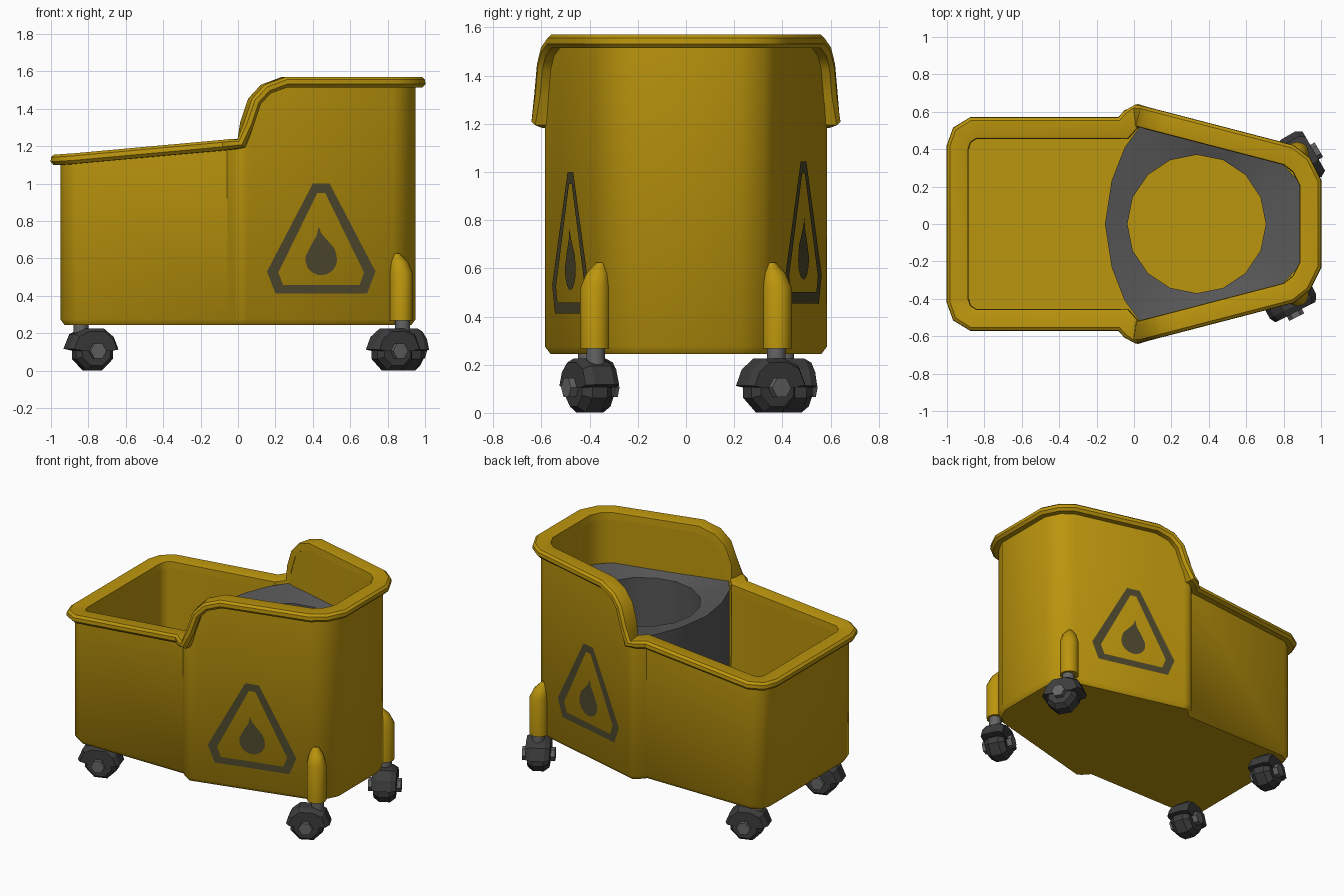
import bpy, bmesh, math
from mathutils import Vector, Matrix

if "Cube" in bpy.data.objects:
    bpy.data.objects.remove(bpy.data.objects["Cube"])


def mat(name, c):
    m = bpy.data.materials.new(name)
    m.diffuse_color = (*c, 1)
    m.use_nodes = True
    m.node_tree.nodes["Principled BSDF"].inputs["Base Color"].default_value = m.diffuse_color
    return m


YELLOW = mat("bucket yellow", (0.50, 0.30, 0.004))
SIGN = mat("sign dark olive", (0.075, 0.065, 0.026))
GREY = mat("insert grey", (0.095, 0.095, 0.095))
DARK = mat("wheel dark grey", (0.045, 0.045, 0.045))
METAL = mat("hub grey", (0.13, 0.13, 0.13))


def make(name, verts, faces, material, angle=42, fix=True):
    me = bpy.data.meshes.new(name)
    me.from_pydata([tuple(v) for v in verts], [], faces)
    if fix:
        bm = bmesh.new()
        bm.from_mesh(me)
        bmesh.ops.recalc_face_normals(bm, faces=bm.faces[:])
        bm.to_mesh(me)
        bm.free()
    me.materials.append(material)
    ob = bpy.data.objects.new(name, me)
    bpy.context.collection.objects.link(ob)
    if angle:
        bpy.ops.object.select_all(action='DESELECT')
        ob.select_set(True)
        bpy.context.view_layer.objects.active = ob
        bpy.ops.object.shade_smooth_by_angle(angle=math.radians(angle))
    return ob


def loft(name, rings, material, caps=True, loop=False, angle=42):
    """Skin a series of equally long closed rings."""
    n = len(rings[0])
    verts = [v for r in rings for v in r]
    k = len(rings)
    faces = []
    for i in range(k if loop else k - 1):
        j = (i + 1) % k
        for a in range(n):
            b = (a + 1) % n
            faces.append((i * n + a, i * n + b, j * n + b, j * n + a))
    if caps and not loop:
        faces += [tuple(range(n)), tuple(range((k - 1) * n, k * n))]
    return make(name, verts, faces, material, angle)


def lathe(name, profile, seg, M, material, phase=0.0, angle=42):
    """Profile of (radius, height) turned about local z."""
    rings = [[M @ Vector((r * math.cos(phase + 2 * math.pi * i / seg),
                          r * math.sin(phase + 2 * math.pi * i / seg), h))
              for i in range(seg)] for r, h in profile]
    return loft(name, rings, material, angle=angle)


# Plan outline of the wall with the height of its top edge (back half, then mirrored)
def wall_y(x):
    return 0.475 - 0.26 * (x - 0.445)


def low_z(x):
    return 1.122 + 0.09 * (x + 1)


half = [(x, y, low_z(x)) for x, y in
        [(-0.95, 0.41), (-0.925, 0.48), (-0.86, 0.52), (-0.06, 0.52), (-0.02, 0.565)]]
half += [(x, wall_y(x), z) for x, z in
         [(0.02, 1.215), (0.05, 1.32), (0.09, 1.44), (0.15, 1.505), (0.25, 1.542), (0.83, 1.542)]]
half += [(0.9, 0.32, 1.542), (0.95, 0.22, 1.542)]
path = [Vector(p) for p in half] + [Vector((x, -y, z)) for x, y, z in reversed(half)]
N = len(path)

# Mitred outward normals in plan and the swept frame
normals, ups = [], []
for i, p in enumerate(path):
    d0, d1 = p - path[i - 1], path[(i + 1) % N] - p
    n0 = Vector((-d0.y, d0.x, 0)).normalized()
    n1 = Vector((-d1.y, d1.x, 0)).normalized()
    m = (n0 + n1).normalized()
    normals.append(m / max(0.7, m.dot(n0)))
    t = (d0.normalized() + d1.normalized()).normalized()
    ups.append(t.cross(m).normalized())


def ring(offset, z=None):
    return [Vector((p.x + n.x * offset, p.y + n.y * offset, p.z if z is None else z))
            for p, n in zip(path, normals)]


# Bucket shell: outside, rim line, inside and floor
loft("bucket_body", [ring(-0.022, 0.245), ring(0, 0.275), ring(0), ring(-0.062),
                     ring(-0.066, 0.30)], YELLOW)

# Rolled rim
prof = [(-0.065, -0.024), (-0.062, 0.024), (-0.05, 0.028), (0.034, 0.028), (0.05, 0.014),
        (0.052, -0.010), (0.036, -0.028), (-0.02, -0.028)]
loft("bucket_rim", [[p + n * a + u * b for a, b in prof]
                    for p, n, u in zip(path, normals, ups)], YELLOW, loop=True, angle=40)

# Grey wringer insert with a round through hole
oh = [(-0.155, 0), (-0.12, 0.23), (-0.05, 0.41), (0.035, 0.525), (0.3, 0.455),
      (0.55, 0.388), (0.8, 0.315), (0.888, 0.22), (0.888, 0)]
outer = oh + [(x, -y) for x, y in oh[-2:0:-1]]
K = len(outer)
hole = [(0.335 - 0.37 * math.cos(2 * math.pi * i / K), 0.37 * math.sin(2 * math.pi * i / K))
        for i in range(K)]
loft("wringer_insert", [[Vector((x, y, 0.30)) for x, y in outer],
                        [Vector((x, y, 1.215)) for x, y in outer],
                        [Vector((x, y, 1.185)) for x, y in hole],
                        [Vector((x, y, 0.30)) for x, y in hole]],
     GREY, caps=False, angle=50)


# Warning signs: triangular frame and a drop, thin plates on the tapered sides
def sign(side, label, dx, dz):
    def P(x, z):
        return Vector((x + dx, side * (wall_y(x + dx) + 0.005), z + dz))
    out = [(0.40, 1.0), (0.49, 1.0), (0.735, 0.53), (0.69, 0.412), (0.2, 0.412), (0.155, 0.53)]
    inn = [(0.424, 0.95), (0.466, 0.95), (0.674, 0.525), (0.65, 0.458), (0.24, 0.458), (0.216, 0.525)]
    vs = [P(*p) for p in out + inn]
    fs = [(i, (i + 1) % 6, 6 + (i + 1) % 6, 6 + i) for i in range(6)]
    drop = [(0.445 + 0.085 * math.cos(math.radians(a)), 0.595 + 0.085 * math.sin(math.radians(a)))
            for a in range(170, 381, 21)]
    drop += [(0.515, 0.655), (0.475, 0.70), (0.445, 0.735), (0.432, 0.77), (0.42, 0.72), (0.39, 0.67)]
    ds = [P(*p) for p in drop]
    if side > 0:
        fs = [f[::-1] for f in fs]
    order = tuple(range(len(ds)))
    # frame runs clockwise seen from the front, drop counter-clockwise
    make(f"warning_frame_{label}", vs, [f[::-1] for f in fs], SIGN, 0, False)
    make(f"warning_drop_{label}", ds, [order if side < 0 else order[::-1]], SIGN, 0, False)


sign(-1, "front", 0, 0)
sign(1, "back", -0.03, 0.043)


# Casters: stem, wheel, hood and hub
def caster(label, x, y, heading, trail):
    h = math.radians(heading)
    stem = Matrix.Translation((x, y, 0))
    lathe(f"caster_stem_{label}", [(0.04, 0.18), (0.04, 0.29)], 10, stem, METAL)
    base = (Matrix.Translation((x + trail * math.cos(h), y + trail * math.sin(h), 0.105))
            @ Matrix.Rotation(h, 4, 'Z'))
    axle = base @ Matrix.Rotation(math.pi / 2, 4, 'X')
    lathe(f"caster_wheel_{label}", [(0.085, -0.07), (0.112, -0.035), (0.112, 0.035), (0.085, 0.07)],
          8, axle, DARK, math.pi / 8, 25)
    lathe(f"caster_hub_{label}", [(0.045, -0.105), (0.045, 0.105)], 6, axle, METAL, 0, 25)
    hood = [(-0.148, 0.012), (-0.115, 0.09), (-0.05, 0.12), (0.05, 0.12),
            (0.105, 0.075), (0.132, 0.008), (0.09, 0.0), (-0.09, 0.0)]
    loft(f"caster_hood_{label}",
         [[base @ Vector((u * s, w, v * s)) for u, v in hood]
          for w, s in ((-0.078, 0.86), (-0.045, 1), (0.045, 1), (0.078, 0.86))], DARK, angle=25)


caster("left_front", -0.84, -0.41, 18, 0.065)
caster("left_back", -0.84, 0.41, 20, 0.065)
caster("right_front", 0.88, -0.375, 207, 0.065)
caster("right_back", 0.88, 0.375, -60, 0.035)

# Yellow caster sockets on the narrow end
for s, label in ((-1, "front"), (1, "back")):
    rings = [[Vector((0.873 - d + r * math.cos(a * math.pi / 6),
                      s * (0.377 - d) + r * math.sin(a * math.pi / 6), z)) for a in range(12)]
             for z, r, d in ((0.268, 0.062, 0), (0.52, 0.062, 0), (0.58, 0.046, 0.01), (0.625, 0.018, 0.024))]
    loft(f"caster_socket_{label}", rings, YELLOW)
